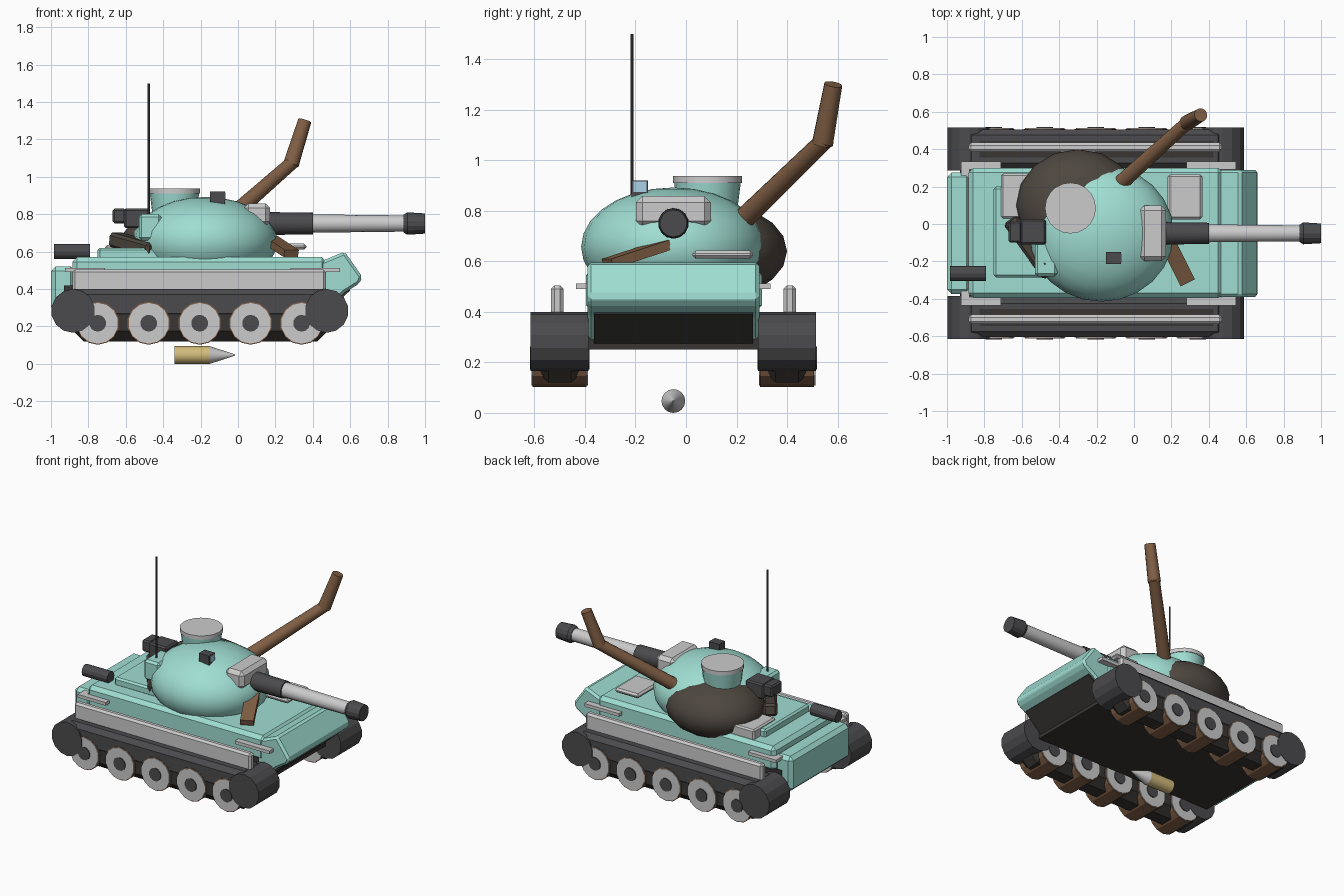
import bpy, bmesh, math
from mathutils import Vector

if "Cube" in bpy.data.objects:
    bpy.data.objects.remove(bpy.data.objects["Cube"])

CY = -0.05  # centre line of the vehicle


def material(name, rgb):
    m = bpy.data.materials.new(name)
    m.diffuse_color = (*rgb, 1)
    m.use_nodes = True
    m.node_tree.nodes["Principled BSDF"].inputs["Base Color"].default_value = m.diffuse_color
    return m


TEAL = material("teal_paint", (0.35, 0.73, 0.65))
DARK = material("dark_metal", (0.07, 0.07, 0.075))
BLACK = material("dark_underside", (0.04, 0.037, 0.033))
CLOTH = material("dark_cloth", (0.075, 0.062, 0.05))
RUST = material("rust_brown", (0.22, 0.115, 0.06))
BRASS = material("brass", (0.65, 0.5, 0.2))
GLASS = material("glass", (0.4, 0.65, 0.8))
GREY = None


def finish(bm, name, mat, bevel=0, smooth=False):
    bmesh.ops.recalc_face_normals(bm, faces=bm.faces)
    me = bpy.data.meshes.new(name)
    bm.to_mesh(me)
    bm.free()
    ob = bpy.data.objects.new(name, me)
    bpy.context.collection.objects.link(ob)
    if mat:
        me.materials.append(mat)
    if bevel:
        mod = ob.modifiers.new("bevel", "BEVEL")
        mod.width = bevel
        mod.segments = 1
    if smooth:
        bpy.context.view_layer.objects.active = ob
        ob.select_set(True)
        bpy.ops.object.shade_smooth_by_angle(angle=math.radians(40))
        ob.select_set(False)
    return ob


def box(name, x, y, z, mat=GREY, bevel=0):
    bm = bmesh.new()
    bmesh.ops.create_cube(bm, size=1)
    for v in bm.verts:
        v.co = Vector([(r[0] + r[1]) / 2 + c * (r[1] - r[0]) for r, c in zip((x, y, z), v.co)])
    return finish(bm, name, mat, bevel)


def prism(name, points, y0, y1, mat=GREY, bevel=0):
    """Extrude an x/z side profile from y0 to y1."""
    bm = bmesh.new()
    face = bm.faces.new([bm.verts.new((x, y0, z)) for x, z in points])
    new = bmesh.ops.extrude_face_region(bm, geom=[face])["geom"]
    for v in new:
        if isinstance(v, bmesh.types.BMVert):
            v.co.y = y1
    return finish(bm, name, mat, bevel)


def tube(name, a, b, r1, r2=None, mat=GREY, sides=12, smooth=False):
    """Closed cylinder or cone from point a to point b."""
    a, b = Vector(a), Vector(b)
    bm = bmesh.new()
    bmesh.ops.create_cone(bm, cap_ends=True, segments=sides, radius1=r1,
                          radius2=r1 if r2 is None else r2, depth=(b - a).length)
    rot = (b - a).to_track_quat("Z", "Y")
    for v in bm.verts:
        v.co = (a + b) / 2 + rot @ v.co
    return finish(bm, name, mat, 0, smooth)


def beam(name, a, b, width, thick, mat, bevel=0):
    """Flat bar from a to b."""
    a, b = Vector(a), Vector(b)
    ob = box(name, (-width / 2, width / 2), (-thick / 2, thick / 2),
             (-(b - a).length / 2, (b - a).length / 2), mat, bevel)
    ob.rotation_mode = "QUATERNION"
    ob.rotation_quaternion = (b - a).to_track_quat("Z", "Y")
    ob.location = (a + b) / 2
    return ob


def ellipsoid(name, centre, radii, mat, u=24, v=14):
    bm = bmesh.new()
    bmesh.ops.create_uvsphere(bm, u_segments=u, v_segments=v, radius=1)
    for vert in bm.verts:
        vert.co = Vector([c + r * k for c, r, k in zip(centre, radii, vert.co)])
    return finish(bm, name, mat, 0, True)


# Hull
box("lower_hull", (-0.93, 0.47), (-0.385, 0.285), (0.25, 0.42), BLACK)
box("upper_hull", (-0.885, 0.475), (-0.395, 0.3), (0.4, 0.57), TEAL, 0.025)
box("rear_plate", (-1.0, -0.87), (-0.375, 0.275), (0.28, 0.52), TEAL, 0.025)
prism("nose", [(0.45, 0.55), (0.57, 0.6), (0.665, 0.465), (0.65, 0.43), (0.57, 0.38),
               (0.46, 0.28), (0.42, 0.28), (0.42, 0.55)], -0.39, 0.29, TEAL, 0.015)
prism("nose_under_plate", [(0.46, 0.265), (0.6, 0.392), (0.59, 0.41), (0.44, 0.28)],
      -0.365, 0.265, BLACK)
box("raised_engine_deck", (-0.75, -0.25), (-0.285, 0.2), (0.56, 0.62), TEAL, 0.012)
box("rear_hatch_panel", (-0.71, -0.5), (0.03, 0.27), (0.56, 0.635), GREY, 0.01)
box("front_hatch_panel", (0.18, 0.365), (0.025, 0.265), (0.61, 0.642), GREY, 0.012)
box("rear_step", (-0.925, -0.88), (-0.42, 0.32), (0.49, 0.512))
tube("exhaust", (-0.985, -0.265, 0.6), (-0.79, -0.265, 0.6), 0.04, mat=DARK)

# Running gear, both sides
for s, side in ((-1, "near"), (1, "far")):
    yc = CY + s * 0.45
    box(f"track_body_{side}", (-0.88, 0.48), (yc - 0.1, yc + 0.1), (0.12, 0.4), BLACK, 0.055)
    box(f"track_top_{side}", (-0.9, 0.48), (yc - 0.105, yc + 0.105), (0.24, 0.4), DARK, 0.03)
    for n, x in enumerate((-0.882, 0.474)):
        tube(f"drive_drum_{side}_{n}", (x, yc - 0.115, 0.283), (x, yc + 0.115, 0.283),
             0.117, mat=DARK, sides=14)
    for n in range(5):
        x = -0.75 + n * 0.2725
        for part, half, r, m in (("tyre", 0.107, 0.115, RUST), ("wheel", 0.112, 0.109, GREY),
                                 ("hub", 0.118, 0.045, DARK)):
            tube(f"{part}_{side}_{n}", (x, yc - half, 0.217), (x, yc + half, 0.217),
                 r, mat=m, sides=14)
    ys = CY + s * 0.46
    box(f"side_skirt_{side}", (-0.885, 0.47), (ys - 0.025, ys + 0.025), (0.385, 0.505), GREY, 0.014)
    yr = CY + s * 0.363
    for n, (x0, x1) in enumerate(((-0.925, -0.71), (0.28, 0.545))):
        box(f"fender_rail_{side}_{n}", (x0, x1), (yr - 0.022, yr + 0.022), (0.49, 0.512))

# Turret
ellipsoid("turret", (-0.175, CY, 0.657), (0.387, 0.365, 0.235), TEAL)
ellipsoid("draped_tarp", (-0.3, 0.1, 0.64), (0.33, 0.3, 0.19), CLOTH, 16, 10)
beam("rolled_tarp", (-0.66, 0.02, 0.665), (-0.45, -0.27, 0.605), 0.09, 0.08, CLOTH, 0.015)
box("turret_rear_box", (-0.53, -0.41), (-0.28, -0.03), (0.66, 0.8), TEAL, 0.015)
tube("cupola", (-0.34, 0.085, 0.78), (-0.34, 0.085, 0.913), 0.115, 0.132, TEAL, 20, True)
tube("cupola_lid", (-0.34, 0.085, 0.91), (-0.34, 0.085, 0.937), 0.136, sides=20, smooth=True)
box("sight_box", (-0.15, -0.07), (-0.215, -0.15), (0.84, 0.92), DARK)
box("sight_window", (-0.072, -0.066), (-0.208, -0.157), (0.875, 0.915), GLASS)
box("stowage_box", (-0.61, -0.47), (-0.11, 0.025), (0.725, 0.83), DARK, 0.01)
box("stowage_end", (-0.67, -0.6), (-0.1, 0.015), (0.75, 0.83), DARK, 0.01)
tube("antenna", (-0.477, -0.213, 0.74), (-0.477, -0.213, 1.5), 0.006, mat=DARK, sides=8)

# Gun
box("gun_mantlet", (0.03, 0.172), (-0.198, 0.098), (0.735, 0.858), GREY, 0.025)
tube("gun_sleeve", (0.1, CY, 0.75), (0.4, CY, 0.75), 0.062, 0.058, DARK, 14, True)
tube("gun_barrel", (0.39, CY, 0.75), (0.92, CY, 0.75), 0.049, 0.043, GREY, 14, True)
tube("muzzle_collar", (0.885, CY, 0.75), (0.905, CY, 0.75), 0.047, 0.06, DARK, 14)
tube("muzzle", (0.905, CY, 0.75), (1.0, CY, 0.75), 0.06, 0.054, DARK, 14)

# Bent pipe and plank lying on the turret
tube("bent_pipe_lower", (-0.07, 0.22, 0.76), (0.3, 0.555, 1.085), 0.043, 0.036, RUST, 14, True)
tube("bent_pipe_upper", (0.283, 0.54, 1.065), (0.357, 0.583, 1.3), 0.042, 0.036, RUST, 14, True)
beam("loose_plank", (0.17, -0.08, 0.665), (0.285, -0.31, 0.59), 0.085, 0.04, RUST)

# Spare round on the ground
tube("shell_case", (-0.34, CY, 0.047), (-0.15, CY, 0.047), 0.047, mat=BRASS, sides=16, smooth=True)
tube("shell_tip", (-0.15, CY, 0.047), (-0.015, CY, 0.047), 0.047, 0.003, GREY, 16, True)
